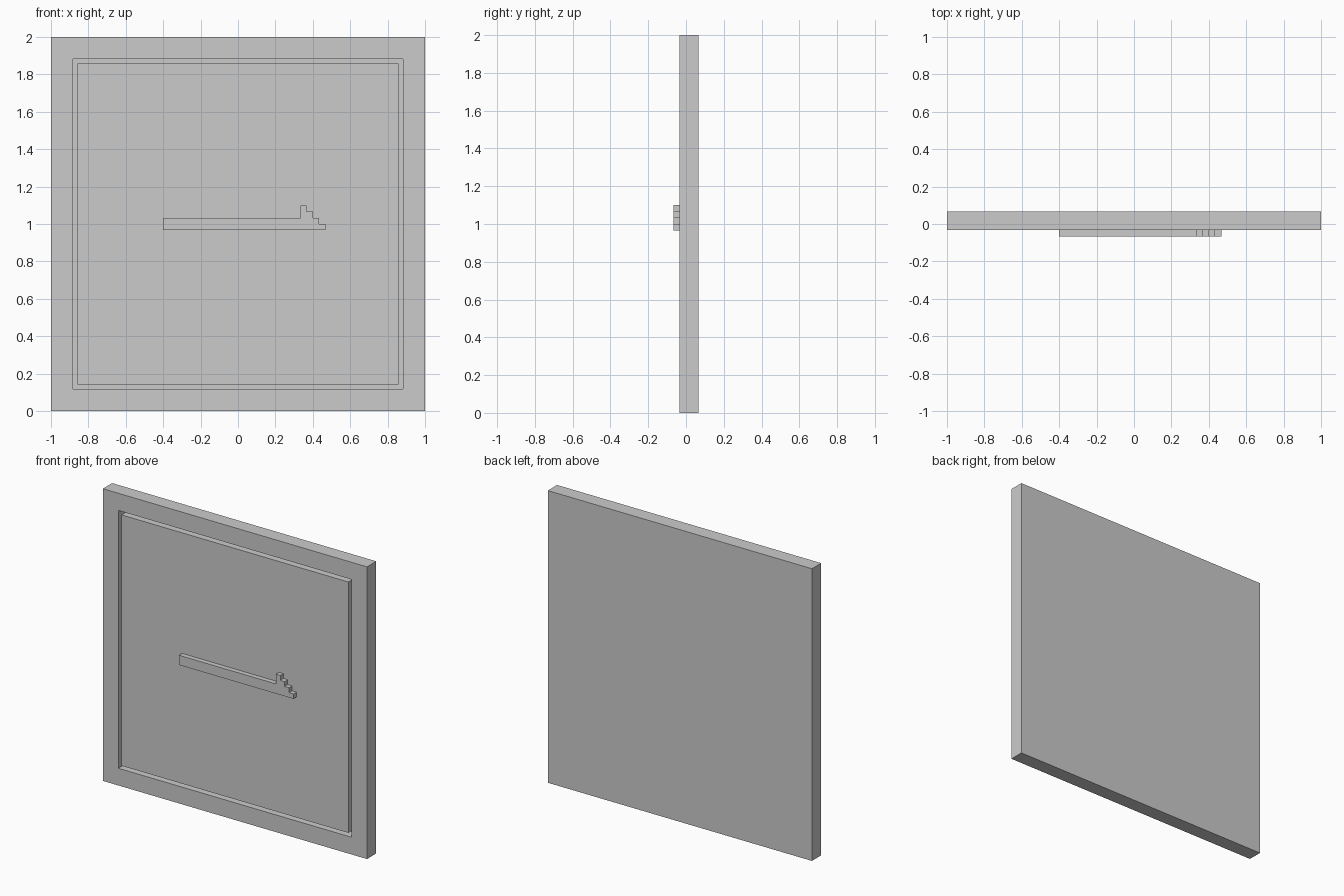
import bpy
import bmesh

U = 1 / 30  # module: the panel is 60 modules wide and 3 thick

if "Cube" in bpy.data.objects:
    bpy.data.objects.remove(bpy.data.objects["Cube"], do_unlink=True)

grey = bpy.data.materials.new("light_grey")
grey.use_nodes = True
colour = (0.6, 0.6, 0.6, 1)
grey.diffuse_color = colour
grey.node_tree.nodes["Principled BSDF"].inputs["Base Color"].default_value = colour


def finish(name, bm):
    bmesh.ops.recalc_face_normals(bm, faces=bm.faces)
    mesh = bpy.data.meshes.new(name)
    bm.to_mesh(mesh)
    bm.free()
    mesh.materials.append(grey)
    obj = bpy.data.objects.new(name, mesh)
    bpy.context.collection.objects.link(obj)
    return obj


# Square panel with a groove pressed into its front face
bm = bmesh.new()
bmesh.ops.create_cube(bm, size=1)
for v in bm.verts:
    v.co.x *= 60 * U
    v.co.y = (v.co.y + 0.5) * 3 * U - U
    v.co.z = (v.co.z + 0.5) * 60 * U
bm.normal_update()
front = min(bm.faces, key=lambda f: f.calc_center_median().y)
bmesh.ops.inset_region(bm, faces=[front], thickness=5 * U)
groove = bmesh.ops.inset_region(bm, faces=[front], thickness=U)["faces"]
floor = bmesh.ops.extrude_face_region(bm, geom=groove)["geom"]
bmesh.ops.delete(bm, geom=groove, context="FACES")
for v in floor:
    if isinstance(v, bmesh.types.BMVert):
        v.co.y += 2 * U
finish("grooved_panel", bm)

# Raised half arrow: a long bar ending in a stepped barb
outline = [(-12, -1), (14, -1)]
for step in range(4):
    outline += [(14 - step, step), (13 - step, step)]
outline += [(10, 1), (-12, 1)]
bm = bmesh.new()
face = bm.faces.new([bm.verts.new((x * U, -U, 1 + z * U)) for x, z in outline])
raised = bmesh.ops.extrude_face_region(bm, geom=[face])["geom"]
for v in raised:
    if isinstance(v, bmesh.types.BMVert):
        v.co.y -= U
finish("half_arrow", bm)
